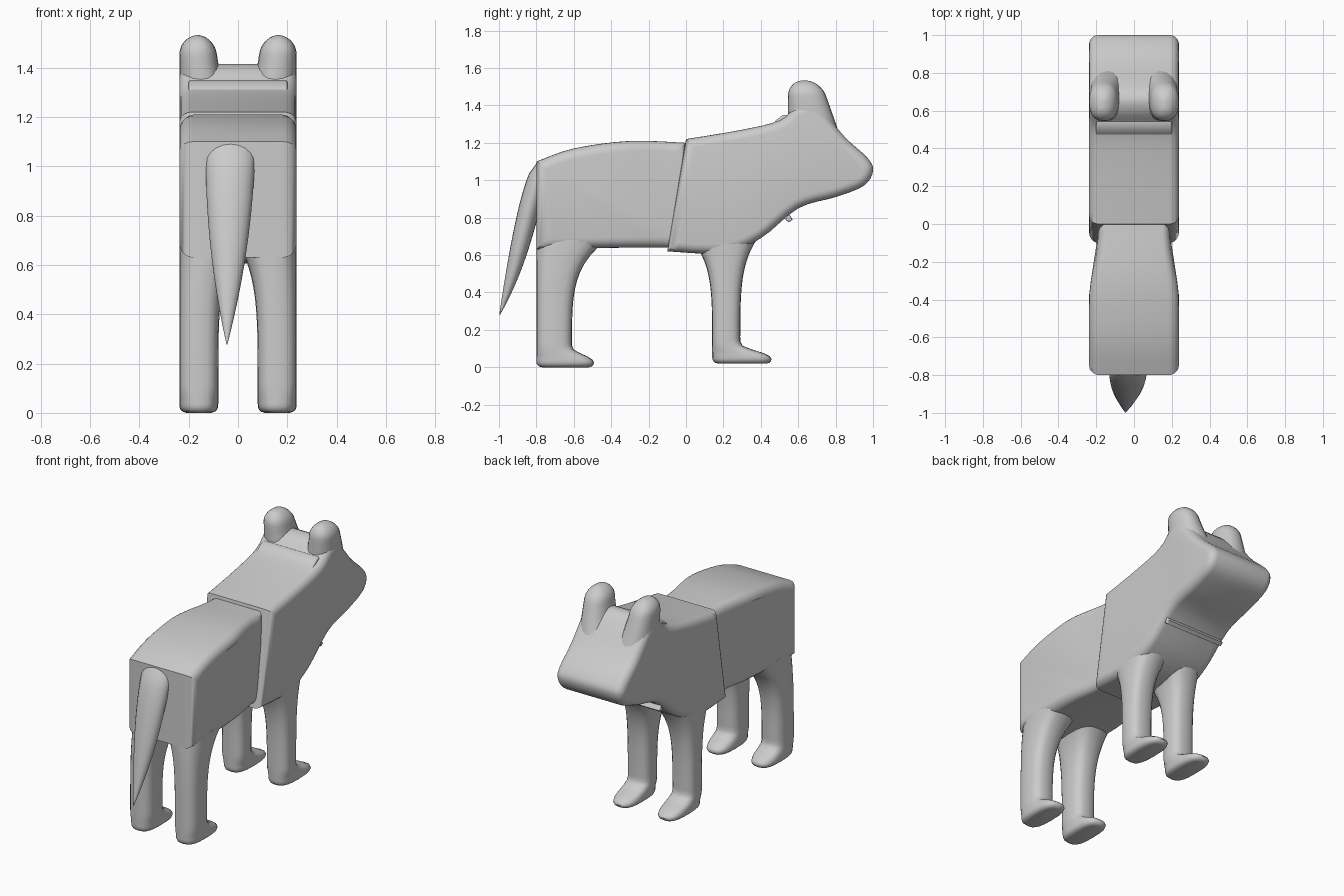
import bpy
import bmesh
import math
from mathutils import Vector

default_cube = bpy.data.objects.get("Cube")
if default_cube:
    bpy.data.objects.remove(default_cube, do_unlink=True)

# Single clay grey for the whole animal
grey = bpy.data.materials.new("clay_grey")
grey.use_nodes = True
grey_colour = (0.6, 0.6, 0.6, 1)
grey.diffuse_color = grey_colour
grey.node_tree.nodes["Principled BSDF"].inputs["Base Color"].default_value = grey_colour

HALF_WIDTH = 0.238


def finish(name, rings):
    """Bridge a list of closed rings, cap the ends and make a smooth object."""
    bm = bmesh.new()
    loops = [[bm.verts.new(point) for point in ring] for ring in rings]
    count = len(loops[0])
    for lower, upper in zip(loops, loops[1:]):
        for i in range(count):
            j = (i + 1) % count
            bm.faces.new((lower[i], lower[j], upper[j], upper[i]))
    bm.faces.new(loops[0])
    bm.faces.new(loops[-1])
    bmesh.ops.recalc_face_normals(bm, faces=bm.faces)
    mesh = bpy.data.meshes.new(name)
    bm.to_mesh(mesh)
    bm.free()
    mesh.materials.append(grey)
    obj = bpy.data.objects.new(name, mesh)
    bpy.context.collection.objects.link(obj)
    bpy.ops.object.select_all(action="DESELECT")
    obj.select_set(True)
    bpy.context.view_layer.objects.active = obj
    bpy.ops.object.shade_smooth_by_angle(angle=math.radians(45))


def smooth_stroke(points, steps=4):
    """Open curve that passes through every (y, z) point."""
    points = [Vector(point) for point in points]
    padded = [points[0], *points, points[-1]]
    result = []
    for a, b, c, d in zip(padded, padded[1:], padded[2:], padded[3:]):
        for k in range(steps):
            t = k / steps
            bend = (c - a) * t + (2 * a - 5 * b + 4 * c - d) * t**2
            bend += (3 * b - a - 3 * c + d) * t**3
            result.append(b + bend / 2)
    return result + [points[-1]]


def inset_outline(outline, distance):
    """Move a clockwise (y, z) outline inwards by an even distance."""
    result = []
    for i, point in enumerate(outline):
        before = (point - outline[i - 1]).normalized()
        after = (outline[(i + 1) % len(outline)] - point).normalized()
        normal = Vector((before.y, -before.x))
        miter = (normal + Vector((after.y, -after.x))).normalized()
        result.append(point + miter * distance / max(miter.dot(normal), 0.6))
    return result


def full_width(y):
    return 1


def slab(name, outline, half_width, radius, width_rule=full_width, steps=5):
    """Side outline given real width, with rounded rims."""
    angles = [math.pi / 2 * k / steps for k in range(steps + 1)]
    half = [(half_width - radius * (1 - math.sin(a)), radius * (1 - math.cos(a)))
            for a in angles]
    sections = [(-x, inset) for x, inset in reversed(half)] + half
    finish(name, [[(x * width_rule(p.x), p.x, p.y) for p in inset_outline(outline, inset)]
                  for x, inset in sections])


def loft(name, sections, side=1, power=0.7, sides=20):
    """Stack of rounded sections: height, back, front, inner and outer edge."""
    rings = []
    for z, back, front, inner, outer in sections:
        ring = []
        for i in range(sides):
            angle = math.tau * i / sides
            c, s = math.cos(angle), math.sin(angle)
            u = math.copysign(abs(c) ** power, c)
            v = math.copysign(abs(s) ** power, s)
            x = (inner + outer + u * (outer - inner)) / 2
            y = (back + front + v * (front - back)) / 2
            ring.append((side * x, y, z))
        rings.append(ring)
    finish(name, rings)


def dome_inset(distance, radius):
    """How far a rounded end pulls in at a given distance from its tip."""
    reach = 1 - min(distance / radius, 1)
    return radius * (1 - math.sqrt(1 - reach**2))


def leg_sections(sole, heel, depth, toe, flare_back, flare_front, rows=24):
    """Straight shin, flat toe at the bottom and a flare into the body."""
    sections = []
    for i in range(rows + 1):
        height = 0.68 * (i / rows) ** 1.6
        edge = dome_inset(height, 0.03)
        flare = (height / 0.65) ** 5
        foot = toe * math.exp(-(height / 0.075) ** 4)
        sections.append((sole + height,
                         heel - flare_back * flare + edge,
                         heel + depth + foot + flare_front * flare - edge,
                         0.08 - 0.06 * flare + edge,
                         HALF_WIDTH - edge))
    return sections


def ear_sections(base=1.25, tip=1.533, rows=16):
    """Upright rounded ear that spreads into the brow."""
    sections = []
    for i in range(rows):
        z = tip - (tip - base) * (i / (rows - 1)) ** 2
        edge = dome_inset(tip - z, 0.08)
        spread = (tip - z) / (tip - base)
        sections.append((z, 0.545 + edge, 0.72 + 0.1 * spread - edge,
                         0.09 - 0.06 * spread**2 + edge, HALF_WIDTH - edge))
    return sections


def tail_sections(rows=16):
    """Tail that hangs from the rump, swings back and thins to a point."""
    sections = []
    for i in range(rows):
        t = 0.99 * i / (rows - 1)
        back = -0.8 - 0.2 * t**0.6
        middle = -0.03 - 0.015 * t
        half = 0.1 * (1 - t**2)
        sections.append((1.09 - 0.82 * t, back, back + 0.12 * (1 - t**3),
                         middle - half, middle + half))
    return sections


def waist(y):
    """Narrow the hindquarters towards the shoulders."""
    t = min(max((y + 0.4) / 0.35, 0), 1)
    return 1 - 0.2 * t * t * (3 - 2 * t)


# Hindquarters: arched back and flat belly
back_line = smooth_stroke([(-0.8, 1.1), (-0.6, 1.17), (-0.3, 1.21), (0, 1.2)])
belly_line = smooth_stroke([(0, 0.64), (-0.3, 0.64), (-0.8, 0.63)])
slab("hindquarters", back_line + belly_line, HALF_WIDTH, 0.055, waist)

# Shoulders, neck and blunt head share one flat-sided outline
front_line = smooth_stroke([
    (0, 1.22), (0.3, 1.27), (0.5, 1.32), (0.6, 1.4), (0.7, 1.4),
    (0.85, 1.23), (0.97, 1.12), (1, 1.05), (0.95, 0.97), (0.8, 0.91),
    (0.6, 0.85), (0.4, 0.69), (0.2, 0.61), (-0.1, 0.62)])
slab("shoulders_and_head", front_line, HALF_WIDTH, 0.05)

# Raised lips at the nape and throat
nape = [(0.46, 1.29), (0.48, 1.32), (0.52, 1.35), (0.55, 1.35), (0.55, 1.29)]
throat = [(0.53, 0.79), (0.55, 0.82), (0.57, 0.79), (0.55, 0.775)]
slab("nape_lip", [Vector(p) for p in nape], 0.2, 0.01)
slab("throat_lip", [Vector(p) for p in throat], 0.21, 0.008)

# Mirrored legs and ears
for label, side in (("left", 1), ("right", -1)):
    loft("hind_leg_" + label, leg_sections(0, -0.8, 0.19, 0.12, 0, 0.15), side)
    loft("front_leg_" + label, leg_sections(0.02, 0.14, 0.15, 0.17, 0.1, 0.08), side)
    loft("ear_" + label, ear_sections(), side, power=0.85)

# Hanging tail
loft("tail", tail_sections(), power=1)
